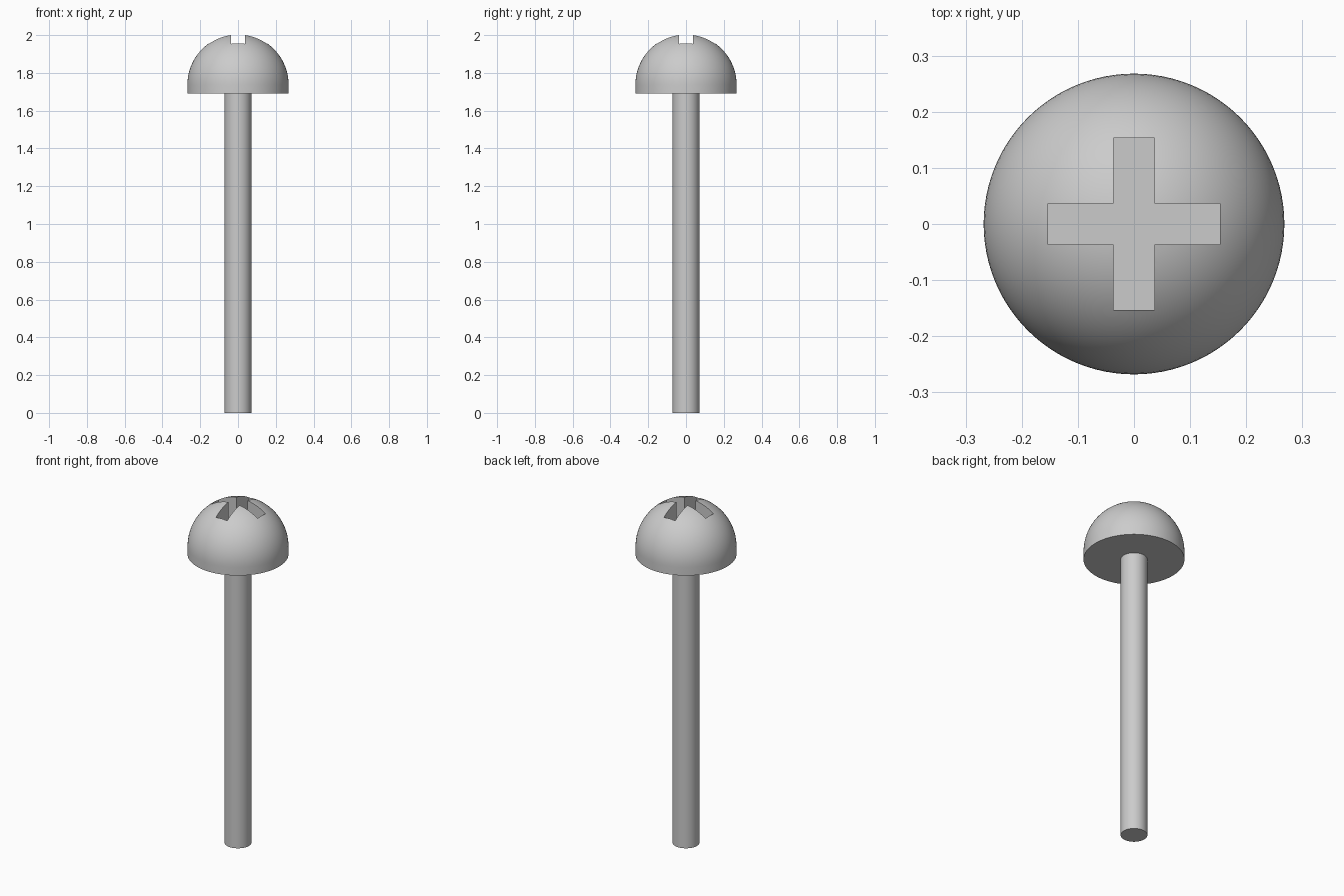
import bpy
import bmesh
import math
from mathutils import Matrix

if "Cube" in bpy.data.objects:
    bpy.data.objects.remove(bpy.data.objects["Cube"])

HEAD_R, HEAD_BASE, DOME_Z = 0.268, 1.69, 1.737
SHAFT_R = 0.071
SLOT_REACH, SLOT_HALF, SLOT_FLOOR = 0.153, 0.0365, 1.85
SEGMENTS = 96

steel = bpy.data.materials.new("grey_steel")
steel.use_nodes = True
colour = (0.6, 0.6, 0.6, 1)
steel.diffuse_color = colour
steel.node_tree.nodes["Principled BSDF"].inputs["Base Color"].default_value = colour


def make_object(name, bm):
    bmesh.ops.recalc_face_normals(bm, faces=bm.faces)
    mesh = bpy.data.meshes.new(name)
    bm.to_mesh(mesh)
    bm.free()
    mesh.materials.append(steel)
    obj = bpy.data.objects.new(name, mesh)
    bpy.context.collection.objects.link(obj)
    return obj


def lathe(name, profile):
    """Spin a radius/height profile, which starts and ends on the axis."""
    bm = bmesh.new()
    verts = [bm.verts.new((r, 0, z)) for r, z in profile]
    edges = [bm.edges.new(pair) for pair in zip(verts, verts[1:])]
    bmesh.ops.spin(bm, geom=verts + edges, cent=(0, 0, 0), axis=(0, 0, 1),
                   angle=math.tau, steps=SEGMENTS)
    bmesh.ops.remove_doubles(bm, verts=bm.verts, dist=1e-5)
    return make_object(name, bm)


def activate(obj):
    bpy.ops.object.select_all(action="DESELECT")
    obj.select_set(True)
    bpy.context.view_layer.objects.active = obj


# Domed head with a short straight rim
steps = 24
dome = [(HEAD_R * math.cos(a), DOME_Z + HEAD_R * math.sin(a))
        for a in (math.pi / 2 * i / steps for i in range(steps))]
head = lathe("screw_head", [(0, HEAD_BASE), (HEAD_R, HEAD_BASE)] + dome
             + [(0, DOME_Z + HEAD_R)])

# Cross-shaped drive slot, cut with a plus-shaped prism
bm = bmesh.new()
a, b = SLOT_HALF, SLOT_REACH
corners = [Matrix.Rotation(math.pi / 2 * k, 2) for k in range(4)]
outline = []
for turn in corners:
    for x, y in ((b, -a), (b, a), (a, a)):
        outline.append((turn[0][0] * x + turn[0][1] * y,
                        turn[1][0] * x + turn[1][1] * y))
base = bm.faces.new([bm.verts.new((x, y, SLOT_FLOOR)) for x, y in outline])
top = bmesh.ops.extrude_face_region(bm, geom=[base])["geom"]
bmesh.ops.translate(bm, vec=(0, 0, 0.3),
                    verts=[v for v in top if isinstance(v, bmesh.types.BMVert)])
cutter = make_object("slot_cutter", bm)
cutter.hide_render = True

cut = head.modifiers.new("cross_slot", "BOOLEAN")
cut.operation = "DIFFERENCE"
cut.solver = "EXACT"
cut.object = cutter
activate(head)
bpy.ops.object.modifier_apply(modifier=cut.name)
bpy.data.objects.remove(cutter)

# Plain round shaft
shaft = lathe("screw_shaft", [(0, 0), (SHAFT_R, 0), (SHAFT_R, HEAD_BASE + 0.01),
                              (0, HEAD_BASE + 0.01)])

for part in (head, shaft):
    activate(part)
    bpy.ops.object.shade_smooth_by_angle(angle=math.radians(30))
